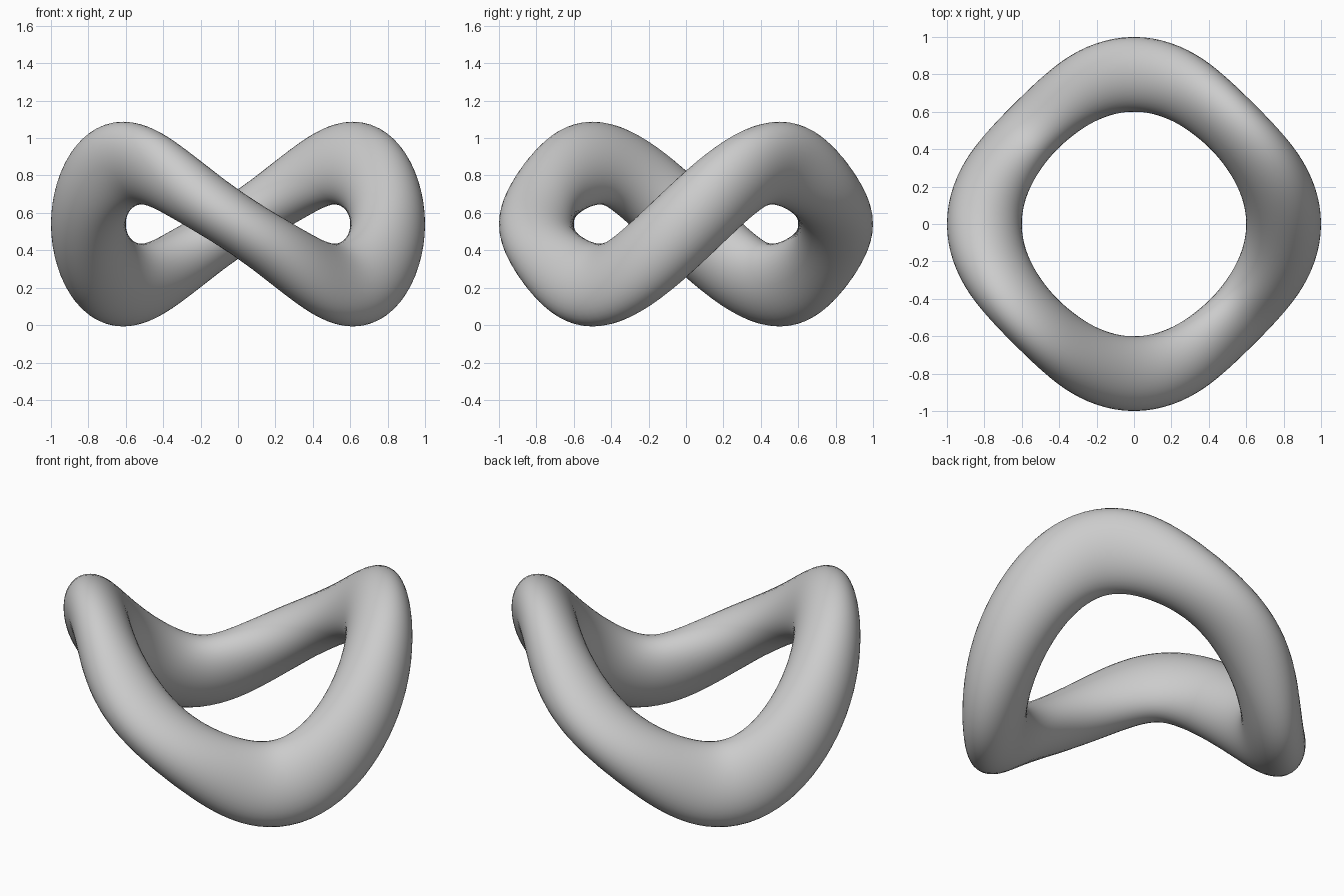
import bpy, bmesh
from math import sin, cos, pi
from mathutils import Vector

if "Cube" in bpy.data.objects:
    bpy.data.objects.remove(bpy.data.objects["Cube"])

N, M = 128, 40  # steps around the ring, steps around the tube


def centre(t):
    # four-cornered ring that rises and falls twice per turn
    r = 0.77 + 0.03 * cos(4 * t)
    return Vector((r * cos(t), r * sin(t), 0.54 + 0.32 * sin(2 * t) + 0.03 * sin(4 * t)))


def section(t):
    # oval cross-section, leaning outward at the crests and troughs
    c = centre(t)
    tangent = (centre(t + 1e-3) - centre(t - 1e-3)).normalized()
    u = tangent.cross(Vector((0, 0, 1))).normalized()
    v = u.cross(tangent).normalized()
    a = 0.18 + 0.02 * cos(4 * t)
    b = 0.20 + 0.0275 * cos(2 * t) - 0.018 * cos(4 * t)
    lean = 0.05 * sin(2 * t)
    for j in range(M):
        p = 2 * pi * j / M
        yield c + u * (a * cos(p) + lean * sin(p)) + v * (b * sin(p))


# saddle-shaped closed tube
bm = bmesh.new()
rings = [[bm.verts.new(p) for p in section(2 * pi * i / N)] for i in range(N)]
for i in range(N):
    for j in range(M):
        k, l = (i + 1) % N, (j + 1) % M
        bm.faces.new((rings[i][j], rings[k][j], rings[k][l], rings[i][l])).smooth = True
bmesh.ops.recalc_face_normals(bm, faces=bm.faces)
mesh = bpy.data.meshes.new("wavy_ring")
bm.to_mesh(mesh)
bm.free()
bpy.context.collection.objects.link(bpy.data.objects.new("wavy_ring", mesh))
